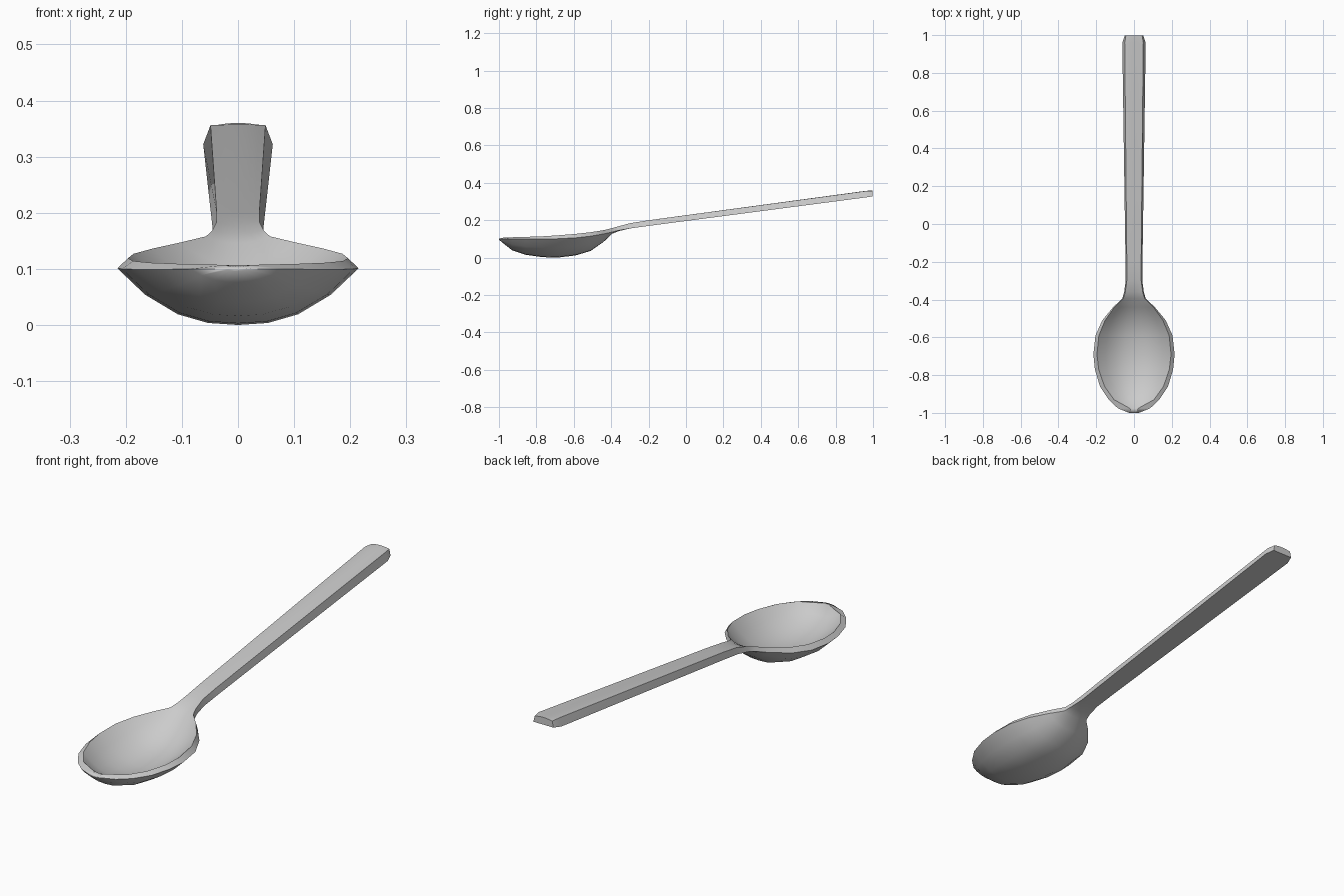
import bpy, bmesh

# Cross-sections along the spoon:
# y, outer half width, inner half width, outer edge z, inner rim z, underside z, top centre z
SECTIONS = [
    (-1.00, .025, .010, .100, .102, .096, .102),
    (-.976, .085, .022, .100, .107, .076, .106),
    (-.93, .134, .106, .099, .109, .040, .075),
    (-.86, .180, .156, .099, .111, .016, .045),
    (-.77, .207, .187, .100, .114, .003, .028),
    (-.69, .215, .196, .101, .119, .000, .026),
    (-.59, .204, .186, .106, .127, .012, .038),
    (-.51, .168, .153, .115, .136, .036, .064),
    (-.44, .110, .103, .127, .147, .085, .108),
    (-.395, .062, .057, .137, .158, .128, .146),
    (-.36, .052, .046, .146, .168, .142, .164),
    (-.30, .044, .038, .156, .184, .156, .184),
    (-.20, .045, .038, .170, .200, .170, .200),
    (.96, .062, .049, .322, .356, .322, .357),
    (.998, .049, .043, .328, .355, .328, .360),
]
US = [-1, -.77, -.5, -.25, 0, .25, .5, .77, 1]


def section_ring(bm, y, wo, wi, ze, zt, zb, zi):
    under = [(u * wo, y, ze + (zb - ze) * (1 - abs(u) ** 2.4)) for u in US]
    top = [(u * wi, y, zt + (zi - zt) * (1 - abs(u) ** 2.2)) for u in reversed(US)]
    return [bm.verts.new(p) for p in under + top]


# Spoon: bowl, neck and handle in one continuous loft
bm = bmesh.new()
rings = [section_ring(bm, *s) for s in SECTIONS]
n = len(rings[0])
for a, b in zip(rings, rings[1:]):
    for i in range(n):
        j = (i + 1) % n
        bm.faces.new((a[i], a[j], b[j], b[i]))
bm.faces.new(rings[0])
bm.faces.new(rings[-1])
bmesh.ops.recalc_face_normals(bm, faces=bm.faces)

# Smooth surfaces with crisp rim and handle edges
for f in bm.faces:
    f.smooth = True
m = len(US)
for a, b in zip(rings, rings[1:]):
    for i in (0, m - 1, m, n - 1):
        bm.edges.get((a[i], b[i])).smooth = False
for e in bm.edges:
    if all(v in rings[-1] for v in e.verts):
        e.smooth = False

mesh = bpy.data.meshes.new("spoon")
bm.to_mesh(mesh)
bm.free()
spoon = bpy.data.objects.new("spoon", mesh)
bpy.context.collection.objects.link(spoon)
